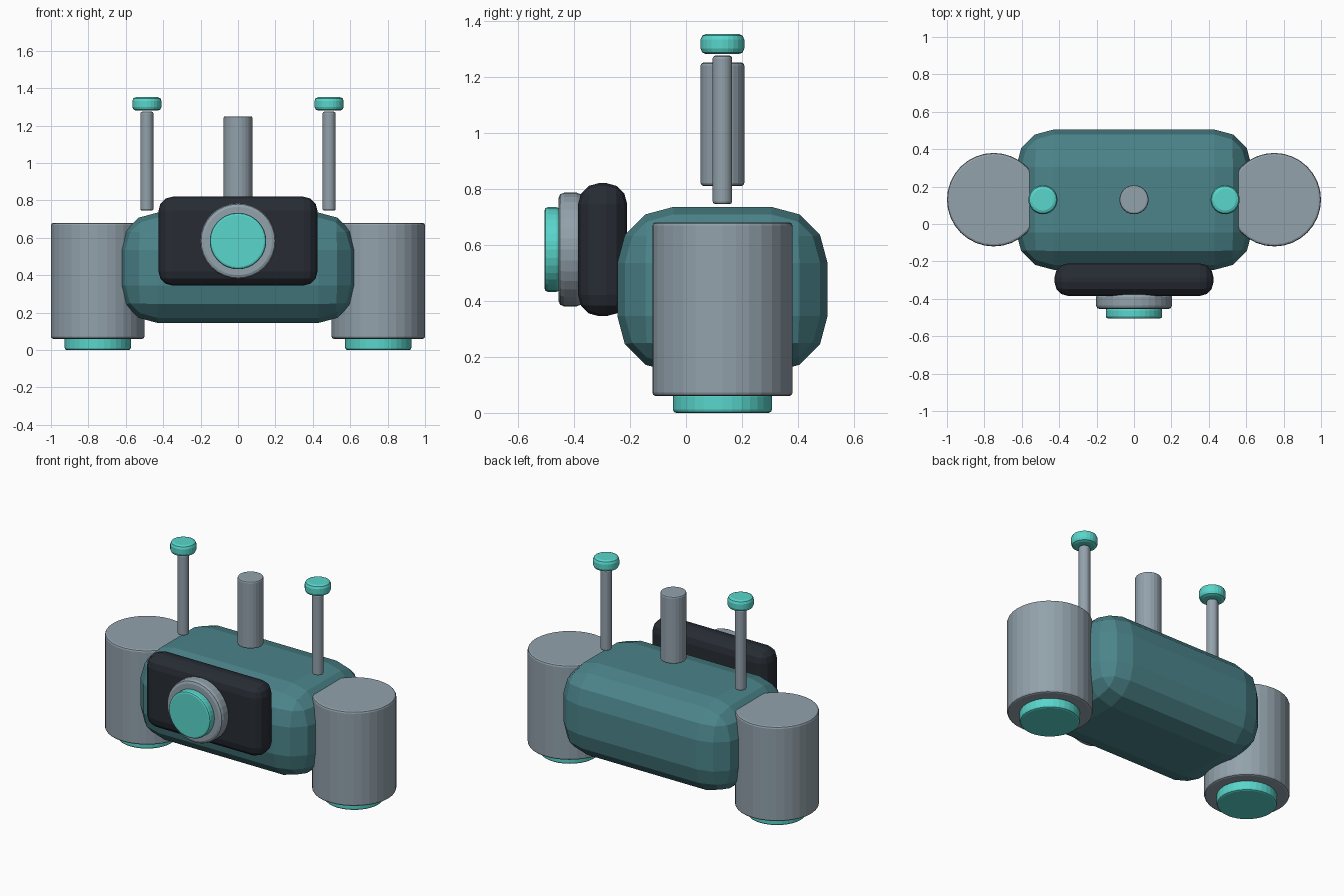
import bpy
import math

if "Cube" in bpy.data.objects:
    bpy.data.objects.remove(bpy.data.objects["Cube"])


def material(name, color):
    m = bpy.data.materials.new(name)
    m.diffuse_color = (*color, 1)
    m.use_nodes = True
    m.node_tree.nodes["Principled BSDF"].inputs["Base Color"].default_value = m.diffuse_color
    return m


TEAL = material("teal_paint", (0.07, 0.23, 0.255))
GLOW = material("turquoise", (0.10, 0.67, 0.60))
DARK = material("dark_panel", (0.02, 0.025, 0.034))
GREY = material("blue_grey", (0.29, 0.36, 0.41))


def finish(name, mat, bevel, segments):
    ob = bpy.context.object
    ob.name = name
    ob.data.materials.append(mat)
    mod = ob.modifiers.new("Bevel", 'BEVEL')
    mod.width = bevel
    mod.segments = segments
    mod.limit_method = 'ANGLE'
    mod.angle_limit = math.radians(40)
    return ob


def box(name, lo, hi, bevel, mat):
    mid = [(a + b) / 2 for a, b in zip(lo, hi)]
    bpy.ops.mesh.primitive_cube_add(size=1, location=mid)
    bpy.context.object.scale = [b - a for a, b in zip(lo, hi)]
    bpy.ops.object.transform_apply(location=False, rotation=False, scale=True)
    return finish(name, mat, bevel, 3)


def upright(name, x, r, z0, z1, bevel, mat, sides=32):
    bpy.ops.mesh.primitive_cylinder_add(
        vertices=sides, radius=r, depth=z1 - z0, location=(x, AXIS_Y, (z0 + z1) / 2))
    return finish(name, mat, bevel, 2)


def forward(name, z, r, y0, y1, bevel, mat):
    bpy.ops.mesh.primitive_cylinder_add(
        vertices=32, radius=r, depth=y1 - y0, location=(0, (y0 + y1) / 2, z),
        rotation=(math.pi / 2, 0, 0))
    return finish(name, mat, bevel, 2)


AXIS_Y = 0.13

# Rounded body and face panel
box("body", (-0.63, -0.245, 0.145), (0.63, 0.505, 0.735), 0.2, TEAL)
box("face_panel", (-0.425, -0.385, 0.345), (0.425, -0.21, 0.82), 0.075, DARK)

# Eye on the panel
forward("eye_ring", 0.583, 0.203, -0.455, -0.37, 0.02, GREY)
forward("eye_lens", 0.583, 0.151, -0.505, -0.45, 0.012, GLOW)

# Central pipe above the body
upright("top_pipe", 0, 0.078, 0.81, 1.25, 0.01, GREY, 24)

# Side thrusters and antennas, mirrored left and right
for side, s in (("left", -1), ("right", 1)):
    upright(f"thruster_{side}", s * 0.75, 0.25, 0.06, 0.68, 0.012, GREY)
    upright(f"thruster_nozzle_{side}", s * 0.75, 0.177, 0, 0.07, 0.012, GLOW)
    upright(f"antenna_rod_{side}", s * 0.487, 0.035, 0.745, 1.275, 0.01, GREY, 24)
    upright(f"antenna_cap_{side}", s * 0.487, 0.078, 1.28, 1.352, 0.02, GLOW, 24)
